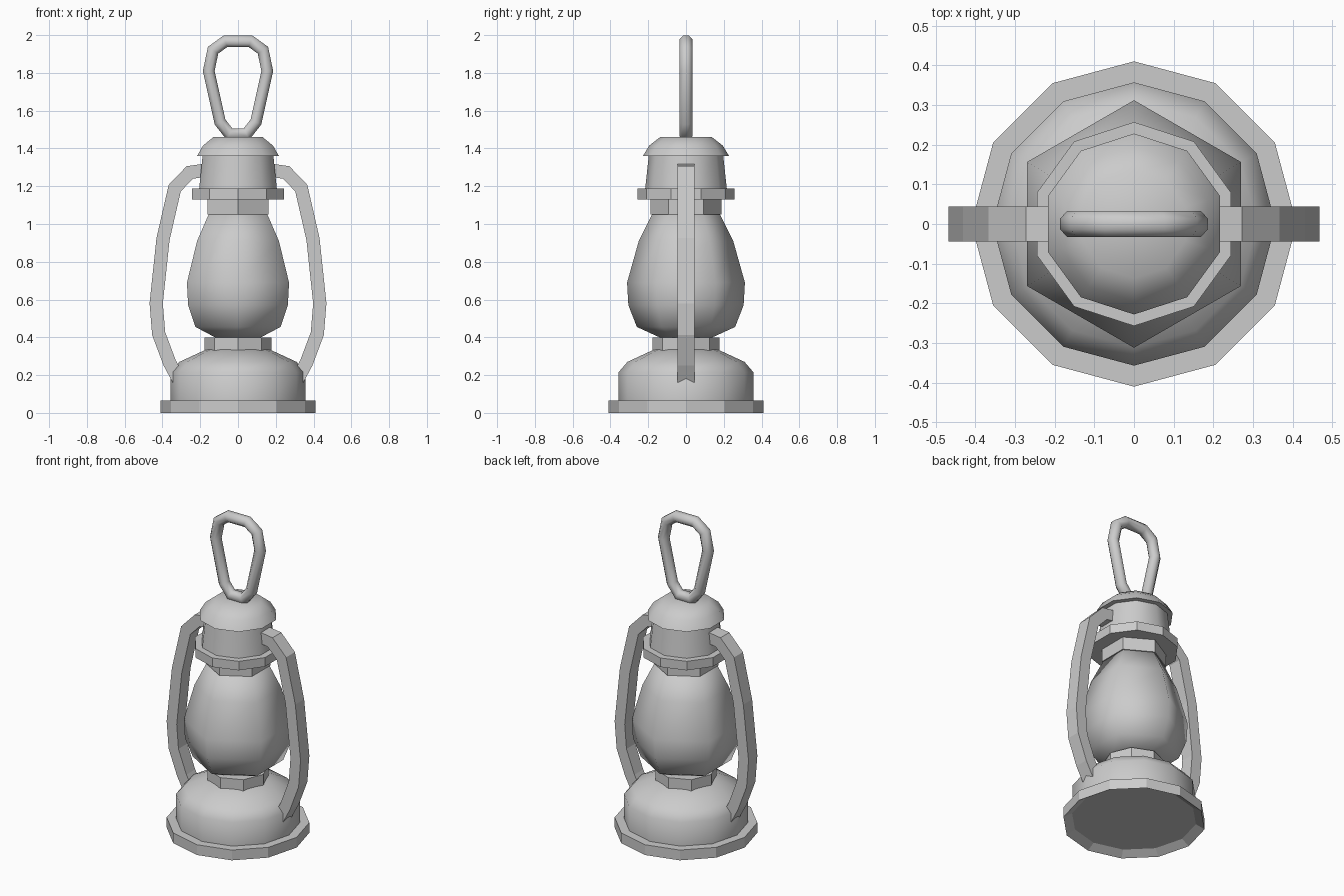
import bpy, math
from mathutils import Vector

if "Cube" in bpy.data.objects:
    bpy.data.objects.remove(bpy.data.objects["Cube"])


def make(name, verts, faces, smooth=None):
    me = bpy.data.meshes.new(name)
    me.from_pydata(verts, [], faces)
    if smooth:
        me.polygons.foreach_set("use_smooth", [True] * len(me.polygons))
        me.set_sharp_from_angle(angle=math.radians(smooth))
    ob = bpy.data.objects.new(name, me)
    bpy.context.collection.objects.link(ob)
    return ob


def lathe(name, sides, profile, smooth=None):
    """Revolve (radius, z) points bottom to top, one corner facing the back; ends capped."""
    verts, faces = [], []
    for r, z in profile:
        for i in range(sides):
            a = math.pi / 2 + 2 * math.pi * i / sides
            verts.append((r * math.cos(a), r * math.sin(a), z))
    rings = len(profile)
    for k in range(rings - 1):
        for i in range(sides):
            j = (i + 1) % sides
            faces.append((k * sides + i, k * sides + j, (k + 1) * sides + j, (k + 1) * sides + i))
    faces.append(tuple(reversed(range(sides))))
    faces.append(tuple(range((rings - 1) * sides, rings * sides)))
    return make(name, verts, faces, smooth)


def sweep(name, path, section, closed=False, smooth=None):
    """Sweep a (normal, y) section along an (x, z) path with mitred corners."""
    pts = [Vector(p) for p in path]
    n, m = len(pts), len(section)
    verts, faces = [], []
    for i, p in enumerate(pts):
        a = pts[i - 1] if closed or i else p
        b = pts[(i + 1) % n] if closed or i < n - 1 else p
        d1 = (p - a).normalized() if a != p else (b - p).normalized()
        d2 = (b - p).normalized() if b != p else d1
        t = (d1 + d2).normalized()
        nrm = Vector((-t.y, t.x)) / max(t.dot(d1), 0.5)
        for u, v in section:
            q = p + nrm * u
            verts.append((q.x, v, q.y))
    for k in range(n if closed else n - 1):
        l = (k + 1) % n
        for i in range(m):
            j = (i + 1) % m
            faces.append((k * m + i, k * m + j, l * m + j, l * m + i))
    if not closed:
        faces += [tuple(reversed(range(m))), tuple(range((n - 1) * m, n * m))]
    return make(name, verts, faces, smooth)


# Base and fuel tank
lathe("base_rim", 12, [(0.36, 0.03), (0.41, 0), (0.41, 0.065), (0.3, 0.065)])
lathe("fuel_tank", 12, [(0.357, 0.065), (0.357, 0.215), (0.31, 0.27), (0.17, 0.335)], 50)
lathe("burner_neck", 8, [(0.177, 0.31), (0.177, 0.40)])

# Glass globe and its collar
lathe("globe", 6, [(0.14, 0.4), (0.26, 0.455), (0.305, 0.57), (0.312, 0.69),
                   (0.25, 0.91), (0.18, 1.05)], 75)
lathe("globe_collar", 6, [(0.187, 1.05), (0.187, 1.14)])

# Chimney
lathe("chimney_ring", 10, [(0.257, 1.13), (0.257, 1.187)])
lathe("chimney", 10, [(0.217, 1.18), (0.196, 1.37)], 50)
lathe("chimney_cap", 10, [(0.228, 1.36), (0.195, 1.415), (0.137, 1.46)], 50)

# Side tubes, mirrored in x
tube_path = [(0.17, 1.285), (0.255, 1.273), (0.335, 1.19), (0.397, 0.92), (0.433, 0.58),
             (0.42, 0.42), (0.362, 0.265), (0.3, 0.15)]
box = [(-0.035, -0.044), (0.035, -0.044), (0.035, 0.044), (-0.035, 0.044)]
for side, s in (("left", -1), ("right", 1)):
    path = [(s * x, z) for x, z in tube_path]
    sweep(side + "_tube", path if s > 0 else path[::-1], [(-u, v) for u, v in box])

# Carrying ring on top
half = [(0.067, 1.967), (0.132, 1.92), (0.155, 1.81), (0.095, 1.54), (0.045, 1.476)]
loop = half + [(-x, z) for x, z in reversed(half)]
octagon = [(-0.033 * math.cos(a), 0.036 * math.sin(a))
           for a in (math.pi / 8 + math.pi / 4 * i for i in range(8))]
sweep("carry_ring", loop, octagon, True, 60)
